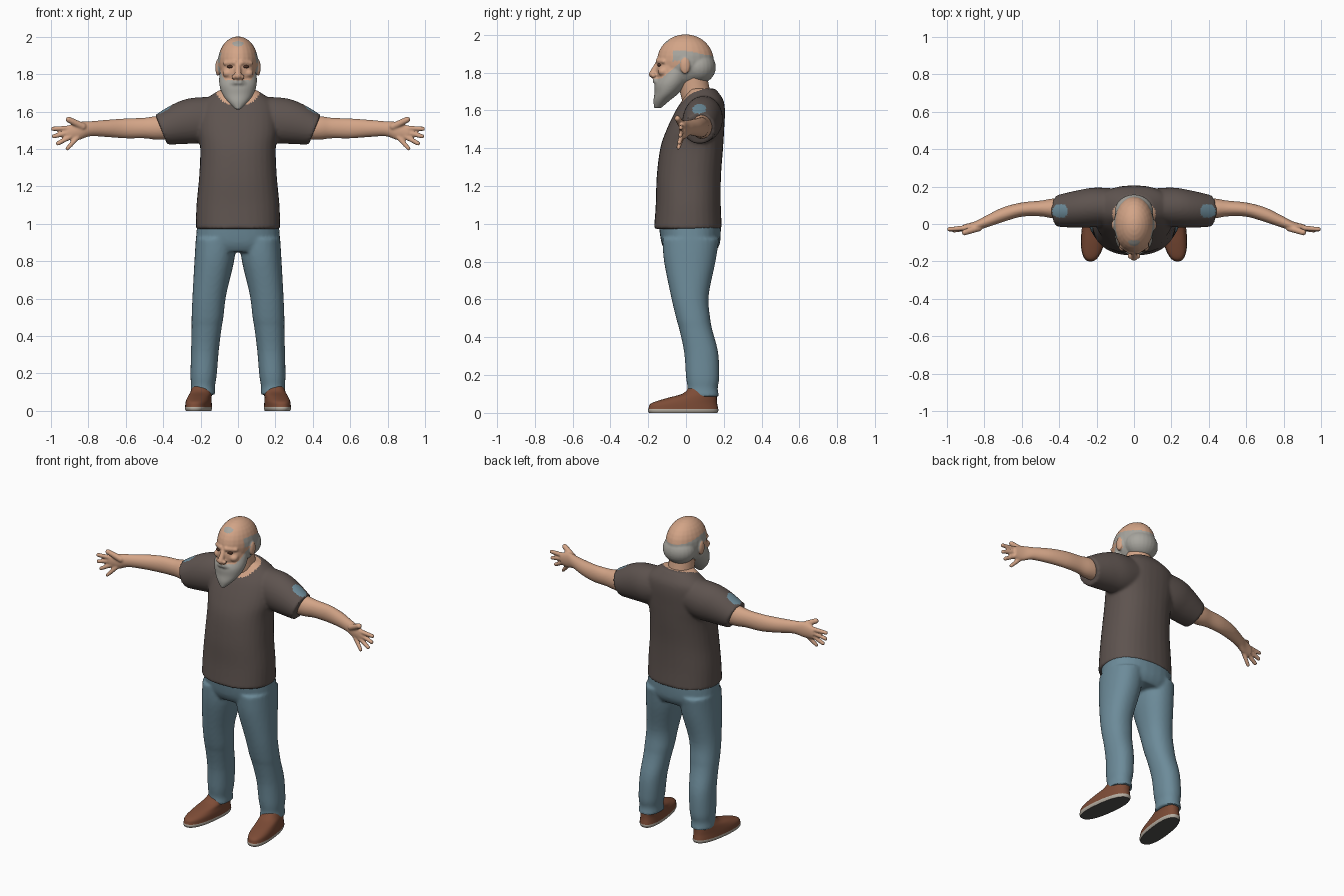
import bpy, bmesh, math
from mathutils import Matrix, Vector

cube = bpy.data.objects.get("Cube")
if cube:
    bpy.data.objects.remove(cube, do_unlink=True)


def material(name, r, g, b):
    col = [(c / 255) ** 2.2 for c in (r, g, b)] + [1]
    m = bpy.data.materials.new(name)
    m.use_nodes = True
    m.diffuse_color = col
    bsdf = next(n for n in m.node_tree.nodes if n.type == 'BSDF_PRINCIPLED')
    bsdf.inputs['Base Color'].default_value = col
    bsdf.inputs['Roughness'].default_value = 0.8
    return m


SKIN = material("skin", 210, 163, 134)
HAIR = material("grey_hair", 166, 164, 157)
SHIRT = material("dark_shirt", 94, 84, 80)
DENIM = material("blue_denim", 108, 138, 152)
LEATHER = material("brown_leather", 124, 77, 57)
TRIM = material("pale_sole_edge", 178, 170, 158)
SOLE = material("dark_sole", 84, 83, 82)
EYE = material("dark_eye", 78, 52, 42)


def spline(rings, steps=5):
    """Smoothly interpolate the rows of a ring list."""
    out = []
    for i in range(len(rings) - 1):
        quad = [rings[max(i - 1, 0)], rings[i], rings[i + 1],
                rings[min(i + 2, len(rings) - 1)]]
        for k in range(steps):
            t = k / steps
            out.append([b + t / 2 * (c - a + t * (2*a - 5*b + 4*c - d + t * (3*b - 3*c + d - a)))
                        for a, b, c, d in zip(*quad)])
    return out + [list(rings[-1])]


def loft(bm, rings, axis='z', side=1, power=2.0, shear=0.0, sides=32):
    """Closed tube. Rows are (x, y, z, r1, r2), with r1, r2 across the axis."""
    loops = []
    for x, y, z, r1, r2 in spline(rings):
        loop = []
        for k in range(sides):
            a = math.tau * k / sides
            u, v = [math.copysign(abs(w) ** (2 / power), w) for w in (math.cos(a), math.sin(a))]
            u, v = u * r1, v * r2
            p = (x + u + shear * v, y + v, z) if axis == 'z' else (x + shear * v, y + u, z + v)
            loop.append(bm.verts.new((p[0] * side, p[1], p[2])))
        loops.append(loop)
    for lo, hi in zip(loops, loops[1:]):
        for k in range(sides):
            n = (k + 1) % sides
            bm.faces.new((lo[k], lo[n], hi[n], hi[k]))
    bm.faces.new(loops[0][::-1])
    bm.faces.new(loops[-1])


def ball(bm, centre, radii):
    m = Matrix.Translation(centre) @ Matrix.Diagonal((*radii, 1))
    bmesh.ops.create_uvsphere(bm, u_segments=24, v_segments=16, radius=1, matrix=m)


def limb(bm, start, end, r1, r2, n=9):
    """Tapered rounded rod."""
    a, b = Vector(start), Vector(end)
    for k in range(n):
        t = k / (n - 1)
        r = r1 + (r2 - r1) * t
        ball(bm, a.lerp(b, t), (r, r, r))


def finish(bm, name, mats, rule=None, voxel=0.0, smooth=4):
    """Turn the mesh into an object, fuse its pieces, and colour faces by rule."""
    bmesh.ops.recalc_face_normals(bm, faces=bm.faces)
    me = bpy.data.meshes.new(name)
    bm.to_mesh(me)
    bm.free()
    ob = bpy.data.objects.new(name, me)
    bpy.context.scene.collection.objects.link(ob)
    if voxel:
        fuse = ob.modifiers.new("fuse", 'REMESH')
        fuse.mode = 'VOXEL'
        fuse.voxel_size = voxel
        soft = ob.modifiers.new("soften", 'SMOOTH')
        soft.factor, soft.iterations = 0.5, smooth
        bpy.context.view_layer.update()
        dg = bpy.context.evaluated_depsgraph_get()
        me = bpy.data.meshes.new_from_object(ob.evaluated_get(dg))
        ob.modifiers.clear()
        ob.data = me
        me.name = name
    me.materials.clear()
    for m in mats:
        me.materials.append(m)
    for f in me.polygons:
        f.material_index = rule(f.center, f.normal) if rule else 0
    bpy.ops.object.select_all(action='DESELECT')
    ob.select_set(True)
    bpy.context.view_layer.objects.active = ob
    bpy.ops.object.shade_smooth_by_angle(angle=math.radians(50))
    return ob


# Shirt: torso and two short sleeves
bm = bmesh.new()
loft(bm, [(0, .01, .972, .226, .18), (0, .012, 1.1, .222, .172), (0, .015, 1.25, .208, .17),
          (0, .03, 1.4, .202, .166), (0, .05, 1.5, .215, .152), (0, .076, 1.6, .21, .13),
          (0, .09, 1.66, .18, .105), (0, .085, 1.715, .1, .07)], power=2.3)
for s in (1, -1):
    loft(bm, [(.05, .095, 1.58, .09, .1), (.2, .09, 1.555, .105, .118),
              (.3, .08, 1.535, .1, .107), (.41, .07, 1.503, .085, .08)], 'x', s, shear=.4)


def shirt_rule(c, n):
    if (c.x / .115) ** 2 + ((c.y - .05) / .085) ** 2 < 1 and c.z > 1.6:
        return 1
    patch = ((abs(c.x) - .395) / .042) ** 2 + ((c.y - .07) / .038) ** 2 < 1
    return 2 if patch and n.z > .3 else 0


finish(bm, "shirt", [SHIRT, SKIN, DENIM], shirt_rule, .01, 3)

# Arms with palms, thumbs and fingers
bm = bmesh.new()
fingers = [((.83, -.02, 1.52), (.905, -.045, 1.557), .02),
           ((.89, -.02, 1.512), (.988, -.028, 1.508), .015),
           ((.89, -.02, 1.492), (.984, -.03, 1.468), .015),
           ((.88, -.02, 1.475), (.962, -.035, 1.43), .015),
           ((.86, -.02, 1.46), (.912, -.04, 1.403), .014)]
for s in (1, -1):
    loft(bm, [(.28, .085, 1.515, .055, .06), (.42, .083, 1.513, .054, .064),
              (.5, .083, 1.512, .042, .055), (.6, .077, 1.51, .038, .053),
              (.7, .05, 1.51, .039, .046), (.79, .013, 1.508, .032, .04),
              (.85, -.01, 1.497, .024, .048), (.91, -.02, 1.487, .018, .037)], 'x', s)
    for a, b, r in fingers:
        limb(bm, (a[0] * s, *a[1:]), (b[0] * s, *b[1:]), r, r * .8)
finish(bm, "arms", [SKIN], None, .006, 2)

# Trousers: hips and two legs
bm = bmesh.new()
loft(bm, [(0, .025, .85, .2, .13), (0, .025, .9, .224, .155), (0, .02, 1.0, .218, .165)], power=2.3)
for s in (1, -1):
    loft(bm, [(.188, .088, .085, .068, .088), (.187, .088, .13, .064, .08),
              (.184, .088, .19, .07, .088), (.177, .08, .32, .074, .09),
              (.168, .052, .44, .08, .087), (.163, .038, .5, .085, .09),
              (.153, .02, .62, .09, .1), (.127, .02, .8, .106, .136),
              (.118, .025, .92, .108, .15)], side=s, power=2.2)
finish(bm, "trousers", [DENIM], None, .01, 3)

# Shoes, toes turned slightly outwards
for s, label in ((1, "left"), (-1, "right")):
    bm = bmesh.new()
    loft(bm, [(.211, -.015, 0, .062, .181), (.211, -.015, .012, .067, .186),
              (.211, -.014, .024, .066, .184), (.21, -.01, .05, .064, .175),
              (.205, .025, .075, .06, .138), (.195, .07, .1, .058, .092),
              (.19, .085, .13, .05, .072)], side=s, power=2.4, shear=-.12)
    finish(bm, label + "_shoe", [LEATHER, TRIM, SOLE],
           lambda c, n: 2 if n.z < -.8 else int(c.z < .021))

# Neck
bm = bmesh.new()
loft(bm, [(0, .075, 1.6, .09, .08), (0, .048, 1.7, .078, .08), (0, .03, 1.82, .075, .075)])
finish(bm, "neck", [SKIN])

# Head: skull, face, nose, brow, ears, moustache and beard
bm = bmesh.new()
ball(bm, (0, -.003, 1.862), (.108, .15, .14))
ball(bm, (0, .065, 1.828), (.104, .093, .088))
ball(bm, (0, -.066, 1.81), (.09, .092, .1))
limb(bm, (0, -.148, 1.85), (0, -.178, 1.791), .014, .019)
loft(bm, [(0, -.15, 1.612, .014, .018), (0, -.13, 1.65, .052, .042),
          (0, -.103, 1.69, .082, .064), (0, -.08, 1.74, .099, .085),
          (0, -.06, 1.79, .1, .08), (0, -.045, 1.84, .09, .07)])
for s in (1, -1):
    ball(bm, (s * .022, -.172, 1.785), (.013, .014, .012))
    ball(bm, (s * .109, -.005, 1.835), (.012, .026, .044))
    limb(bm, (s * .018, -.148, 1.862), (s * .068, -.118, 1.858), .014, .012)
    limb(bm, (s * .01, -.16, 1.757), (s * .062, -.128, 1.735), .017, .012)
    ball(bm, (s * .055, -.12, 1.805), (.028, .028, .024))


def head_rule(c, n):
    ear = abs(c.x) > .1 and ((c.y + .005) / .026) ** 2 + ((c.z - .0 - 1.835) / .044) ** 2 < 1
    beard = c.z < 1.768 + max(0, c.y + .13) * .85 and c.y < -.015 and c.z < 1.86
    band = c.y > -.07 and 1.745 < c.z < 1.915 - .2 * max(0, c.y)
    if c.y < -.03 and c.z < 1.86:
        band = False
    spot = (c.x / .03) ** 2 + ((c.z - 1.963) / .014) ** 2 < 1 and c.y < 0
    return int((beard or band or spot) and not ear)


finish(bm, "head", [SKIN, HAIR], head_rule, .006, 3)

# Eyes
for s, label in ((1, "left"), (-1, "right")):
    bm = bmesh.new()
    ball(bm, (s * .04, -.139, 1.84), (.019, .012, .009))
    finish(bm, label + "_eye", [EYE])
